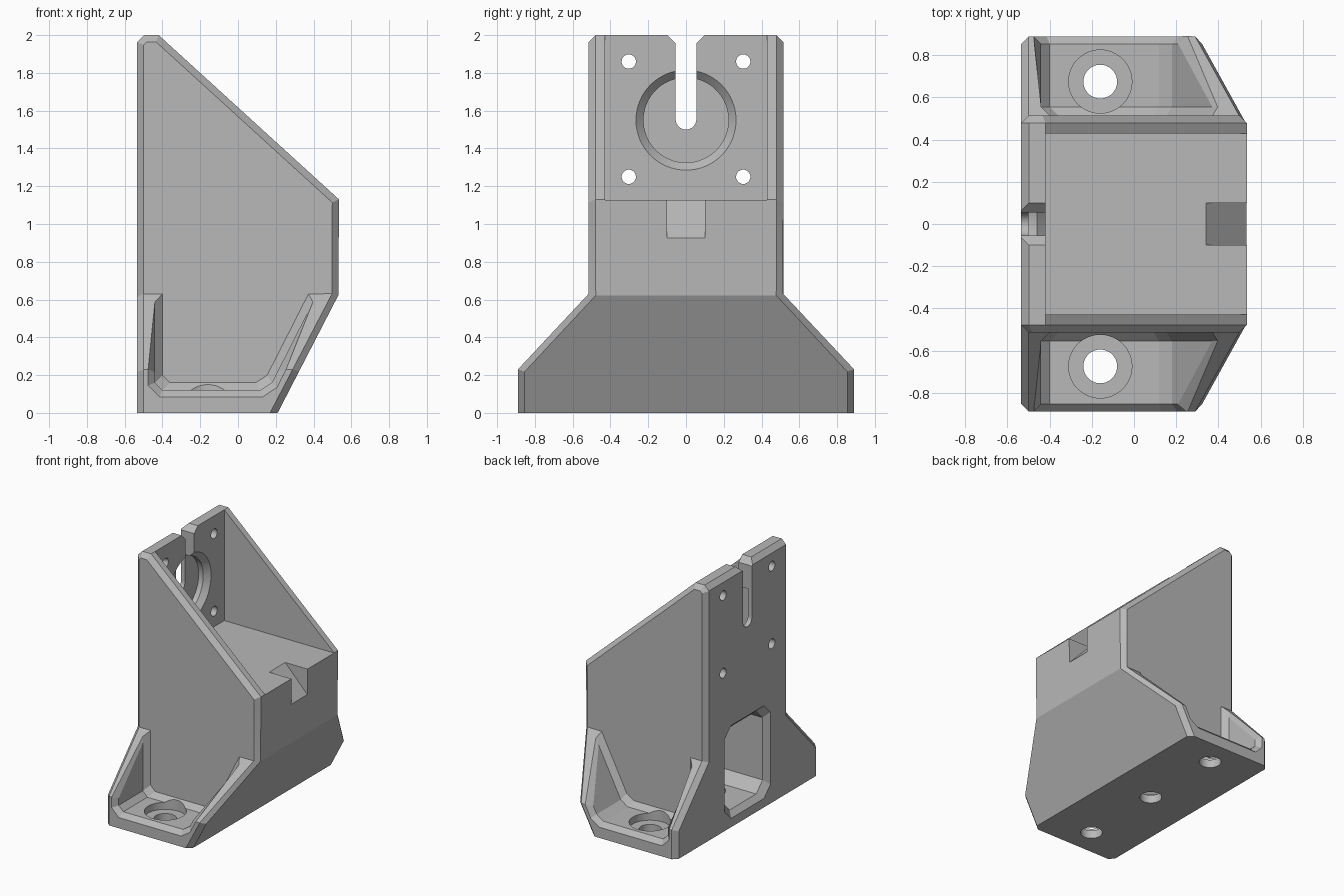
import bpy
import bmesh
from math import sin, cos, pi

default = bpy.data.objects.get("Cube")
if default:
    bpy.data.objects.remove(default, do_unlink=True)

grey = bpy.data.materials.new("plain_grey")
grey.use_nodes = True
colour = (0.48, 0.48, 0.48, 1)
grey.diffuse_color = colour
grey.node_tree.nodes["Principled BSDF"].inputs["Base Color"].default_value = colour


def loft(name, rings):
    """Closed solid skinned over matching rings of points."""
    bm = bmesh.new()
    loops = [[bm.verts.new(p) for p in ring] for ring in rings]
    n = len(loops[0])
    for a, b in zip(loops, loops[1:]):
        for i in range(n):
            j = (i + 1) % n
            bm.faces.new((a[i], a[j], b[j], b[i]))
    bm.faces.new(loops[0])
    bm.faces.new(loops[-1])
    bmesh.ops.recalc_face_normals(bm, faces=bm.faces)
    mesh = bpy.data.meshes.new(name)
    bm.to_mesh(mesh)
    bm.free()
    mesh.materials.append(grey)
    obj = bpy.data.objects.new(name, mesh)
    bpy.context.collection.objects.link(obj)
    return obj


def along_y(name, pts, lo, hi):
    return loft(name, [[(x, y, z) for x, z in pts] for y in (lo, hi)])


def along_x(name, pts, lo, hi):
    return loft(name, [[(x, y, z) for y, z in pts] for x in (lo, hi)])


def circle(u, v, r, n=48):
    return [(u + r * cos(2 * pi * i / n), v + r * sin(2 * pi * i / n)) for i in range(n)]


def disc_z(name, x, y, r, lo, hi):
    return loft(name, [[(a, b, z) for a, b in circle(x, y, r)] for z in (lo, hi)])


def combine(target, tool, operation="DIFFERENCE"):
    tool.hide_render = True
    mod = target.modifiers.new("cut", "BOOLEAN")
    mod.operation = operation
    mod.solver = "EXACT"
    mod.object = tool
    bpy.context.view_layer.objects.active = target
    bpy.ops.object.modifier_apply(modifier=mod.name)
    bpy.data.objects.remove(tool, do_unlink=True)


# Bracket body: side outline crossed with the flared front outline
BACK, FRONT, WALL, FOOT = -0.535, 0.535, 0.515, 0.89
body = along_y("motor_bracket", [
    (BACK, 0), (0.21, 0), (FRONT, 0.63), (FRONT, 1.13),
    (-0.42, 2), (-0.498, 2), (BACK, 1.963)], -1, 1)
half = [(FOOT, -0.1), (FOOT, 0.23), (WALL, 0.63), (WALL, 2.1)]
flare = along_x("flare", half + [(-y, z) for y, z in reversed(half)], -1, 1)
combine(body, flare, "INTERSECT")


# Pockets above both feet, narrowing where they meet the body wall
def pocket_ring(y, inset, c=0.04, top=0.9):
    left, low = -0.44 + inset, 0.12 + inset

    def right(z):
        return 0.098 + 0.508 * z - 1.12 * inset
    pts = [(left, low + c), (left + c, low), (right(low) - c, low),
           (right(low + c), low + c), (right(top), top), (left, top)]
    return [(x, y, z) for x, z in pts]


for side in (-1, 1):
    combine(body, loft("pocket", [
        pocket_ring(side * WALL, 0.04),
        pocket_ring(side * (WALL + 0.04), 0),
        pocket_ring(side * 1.1, 0)]))

# Chamfer the outer silhouette and the pocket rims
bm = bmesh.new()
bm.from_mesh(body.data)
bmesh.ops.remove_doubles(bm, verts=bm.verts, dist=0.0002)
bmesh.ops.dissolve_limit(bm, angle_limit=0.01, verts=bm.verts, edges=bm.edges)
bm.normal_update()
rims = []
for e in bm.edges:
    if len(e.link_faces) != 2 or not e.is_convex:
        continue
    if all(v.co.z < 0.001 for v in e.verts):
        continue
    flat, steep = sorted(abs(f.normal.y) for f in e.link_faces)
    if flat < 0.01 and steep > 0.5:
        rims.append(e)
bmesh.ops.bevel(bm, geom=rims, offset=0.036, offset_type="OFFSET", segments=1,
                profile=0.5, affect="EDGES", clamp_overlap=False)
bmesh.ops.recalc_face_normals(bm, faces=bm.faces)
bm.to_mesh(body.data)
bm.free()

# Open bay between the side walls
combine(body, along_y("bay", [(-0.42, 1.128), (1, 1.128), (1, 3), (-0.42, 3)], -0.43, 0.43))

# Sloped notch in the front lip of the bay floor
combine(body, along_y("notch", [(0.33, 1.14), (0.6, 0.857), (0.6, 1.3), (0.33, 1.3)], -0.1, 0.1))

# Round recess with a tapered mouth in the mounting plate
combine(body, loft("recess", [
    [(x, y, z) for y, z in circle(0, 1.55, r, 64)]
    for x, r in ((-0.5, 0.225), (-0.46, 0.225), (-0.41, 0.275))]))

# Shaft slot, rounded below and flared at the top
arc = [(0.055 * cos(pi + pi * i / 16), 1.555 + 0.055 * sin(pi + pi * i / 16)) for i in range(17)]
slot = arc + [(0.055, 1.955), (0.11, 2.01), (0.11, 2.1),
              (-0.11, 2.1), (-0.11, 2.01), (-0.055, 1.955)]
combine(body, along_x("slot", slot, -0.8, -0.35))

# Plate screw holes
for y in (-0.303, 0.303):
    for z in (1.25, 1.86):
        combine(body, along_x("screw_hole", circle(y, z, 0.038, 24), -0.8, -0.35))


# Cavity entered through a chamfered window in the back
def window_ring(x, grow, slope=0, c=0.08):
    w, lo, hi = 0.245 + grow, 0.11 - grow, 0.76 + grow
    side = [(w - c, lo), (w, lo + c), (w, hi - c), (w - c, hi)]
    pts = side + [(-y, z) for y, z in reversed(side)]
    return [(x + slope * z, y, z) for y, z in pts]


combine(body, loft("cavity", [window_ring(BACK - 0.04, 0.08),
                              window_ring(BACK + 0.04, 0),
                              window_ring(0.06, 0, 0.4)]))

# Counterbored bolt holes through the base
for y in (-0.675, 0, 0.675):
    combine(body, disc_z("bolt_hole", -0.16, y, 0.08, -0.2, 0.3))
    combine(body, disc_z("counterbore", -0.16, y, 0.15, 0.065, 0.3))

# Smooth the round walls, keep every real edge sharp
bpy.ops.object.select_all(action="DESELECT")
body.select_set(True)
bpy.context.view_layer.objects.active = body
bpy.ops.object.shade_smooth_by_angle(angle=pi / 9)
